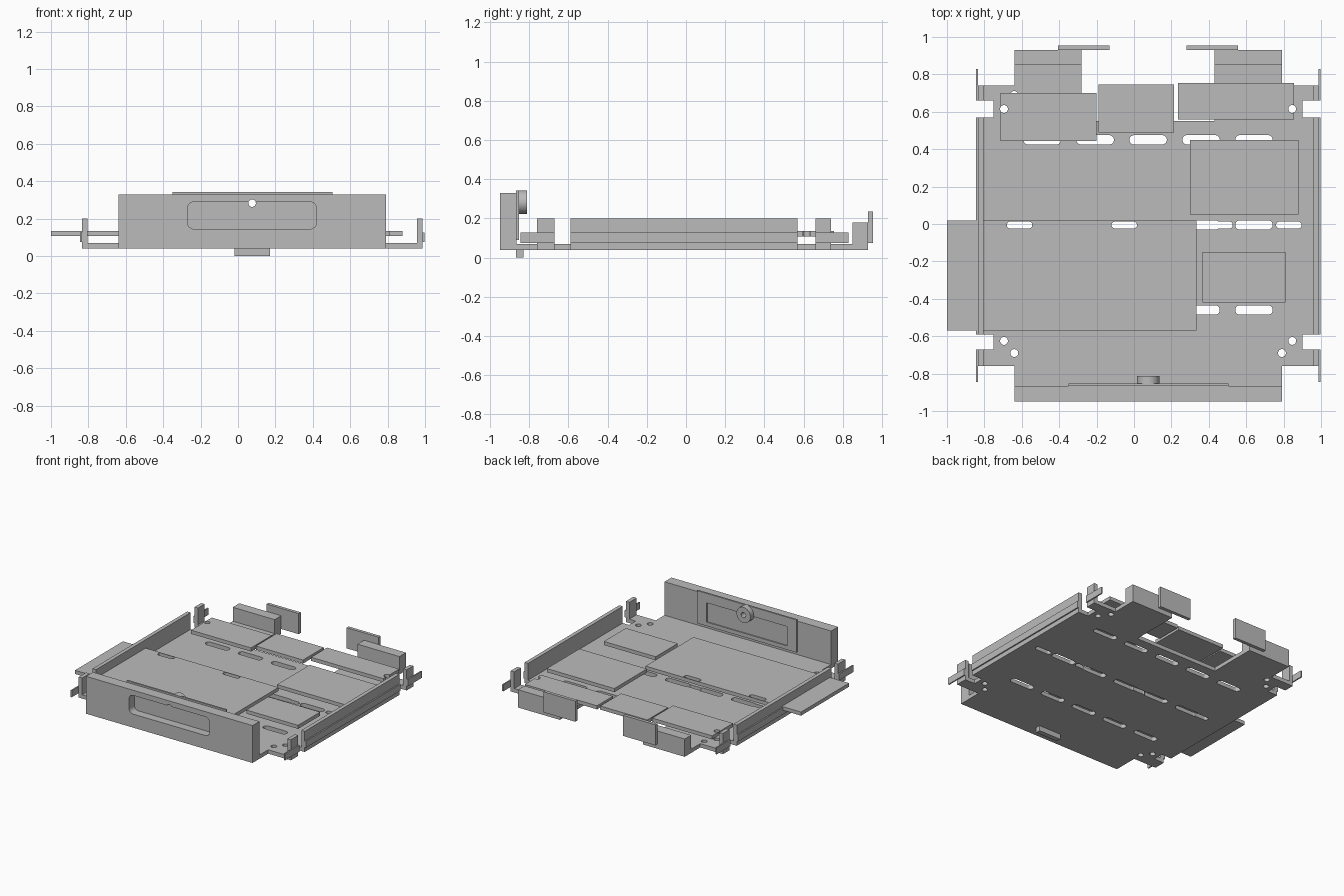
import bpy, bmesh, math
from mathutils import Vector

cube = bpy.data.objects.get("Cube")
if cube:
    bpy.data.objects.remove(cube, do_unlink=True)

grey = bpy.data.materials.new("plain grey")
grey.use_nodes = True
grey.diffuse_color = (0.5, 0.5, 0.5, 1)
grey.node_tree.nodes["Principled BSDF"].inputs["Base Color"].default_value = (0.5, 0.5, 0.5, 1)

MID = 0.0755  # mirror line of the tray


def flip(x):
    return 2 * MID - x


def prism(name, pts, lo, hi, axis="z"):
    """Extrude a flat outline along z (points are x, y) or y (points are x, z)."""
    def place(p, d):
        return Vector((p[0], p[1], d)) if axis == "z" else Vector((p[0], d, p[1]))
    bm = bmesh.new()
    face = bm.faces.new([bm.verts.new(place(p, lo)) for p in pts])
    ext = bmesh.ops.extrude_face_region(bm, geom=[face])
    moved = [v for v in ext["geom"] if isinstance(v, bmesh.types.BMVert)]
    bmesh.ops.translate(bm, verts=moved, vec=place((0, 0), hi - lo))
    bmesh.ops.recalc_face_normals(bm, faces=bm.faces[:])
    mesh = bpy.data.meshes.new(name)
    bm.to_mesh(mesh)
    bm.free()
    mesh.materials.append(grey)
    ob = bpy.data.objects.new(name, mesh)
    bpy.context.collection.objects.link(ob)
    return ob


def box(name, x0, x1, y0, y1, z0, z1):
    x0, x1 = min(x0, x1), max(x0, x1)
    return prism(name, [(x0, y0), (x1, y0), (x1, y1), (x0, y1)], z0, z1)


def rounded(x0, x1, y0, y1, r, n=6):
    """Outline of a rectangle with rounded corners."""
    corners = [(x1 - r, y1 - r), (x0 + r, y1 - r), (x0 + r, y0 + r), (x1 - r, y0 + r)]
    pts = []
    for i, (cx, cy) in enumerate(corners):
        for k in range(n + 1):
            a = math.pi / 2 * (i + k / n)
            pts.append((cx + r * math.cos(a), cy + r * math.sin(a)))
    return pts


def circle(cx, cy, r, n=32):
    return [(cx + r * math.cos(2 * math.pi * k / n), cy + r * math.sin(2 * math.pi * k / n))
            for k in range(n)]


def cut(target, outlines, lo, hi, axis="z"):
    for pts in outlines:
        cutter = prism("cutter", pts, lo, hi, axis)
        cutter.hide_render = True
        mod = target.modifiers.new("cut", "BOOLEAN")
        mod.operation, mod.solver, mod.object = "DIFFERENCE", "EXACT", cutter
        bpy.context.view_layer.objects.active = target
        bpy.ops.object.modifier_apply(modifier=mod.name)
        bpy.data.objects.remove(cutter, do_unlink=True)


def smooth(ob):
    bpy.ops.object.select_all(action="DESELECT")
    ob.select_set(True)
    bpy.context.view_layer.objects.active = ob
    bpy.ops.object.shade_smooth_by_angle(angle=math.radians(35))


# Tray floor: half outline from front to back, mirrored
half = [(-0.64, -0.87), (-0.64, -0.76), (-0.835, -0.76), (-0.835, -0.67), (-0.75, -0.67),
        (-0.75, -0.59), (-0.835, -0.59), (-0.835, 0.57), (-0.75, 0.57), (-0.75, 0.66),
        (-0.835, 0.66), (-0.835, 0.74), (-0.64, 0.74), (-0.64, 0.93), (-0.28, 0.93), (-0.28, 0.55)]
floor = prism("tray_floor", half + [(flip(x), y) for x, y in reversed(half)], 0.04, 0.07)

# Ventilation slots and screw holes
small_slots = [rounded(c - 0.068, c + 0.068, -0.024, 0.013, 0.018) for c in (-0.612, -0.052, 0.46, 0.828)]
long_slots = [rounded(MID - 0.1 + i * 0.283, MID + 0.1 + i * 0.283, y - 0.025, y + 0.025, 0.0245)
              for y in (-0.46, -0.005, 0.45) for i in range(-2, 3)]
back_holes = [circle(x, 0.615, 0.021) for x in (-0.695, flip(-0.695))]
other_holes = [circle(x, y, 0.021) for hx, y in ((-0.695, -0.625), (-0.64, -0.69), (-0.64, 0.69))
               for x in (hx, flip(hx))]
cut(floor, long_slots + small_slots + back_holes + other_holes, 0, 0.1)

# Circuit boards held above the floor
boards = {
    "main_board": (-1.0, 0.335, -0.57, 0.018),
    "back_right_board": (-0.715, -0.2, 0.445, 0.70),
    "back_middle_board": (-0.19, 0.215, 0.49, 0.745),
    "back_left_board": (0.235, 0.855, 0.56, 0.755),
    "large_side_board": (0.3, 0.88, 0.05, 0.45),
    "small_side_board": (0.365, 0.81, -0.42, -0.15),
}
for name, (x0, x1, y0, y1) in boards.items():
    board = box(name, x0, x1, y0, y1, 0.107, 0.135)
    if name == "main_board":
        cut(board, small_slots[:2], 0, 0.2)
    elif name in ("back_right_board", "back_left_board"):
        cut(board, back_holes, 0, 0.2)

# Side walls, corner posts, outer lips, rear uprights and hooks
for side in ("right", "left"):
    def X(x):
        return x if side == "right" else flip(x)
    for part, y0, y1, lip0, lip1 in (("wall", -0.59, 0.57, -0.59, 0.57),
                                     ("front_post", -0.76, -0.67, -0.845, -0.67),
                                     ("back_post", 0.66, 0.74, 0.66, 0.83)):
        box(f"{side}_{part}", X(-0.835), X(-0.805), y0, y1, 0.04, 0.2)
        box(f"{side}_{part}_lip", X(-0.845), X(-0.835), lip0, lip1, 0.075, 0.127)
    box(f"{side}_rear_upright", X(-0.64), X(-0.28), 0.85, 0.93, 0.04, 0.178)
    box(f"{side}_rear_hook", X(-0.405), X(-0.13), 0.93, 0.955, 0.075, 0.235)

# Front panel with a recessed window and a lock hole
front = box("front_panel", -0.64, 0.79, -0.95, -0.865, 0.04, 0.33)
cut(front, [rounded(-0.27, 0.42, 0.145, 0.29, 0.035)], -1.0, -0.885, "y")
lock_hole = circle(MID, 0.283, 0.02)
cut(front, [lock_hole], -1.0, -0.8, "y")
smooth(front)

# Backing plate with a shallow recess, and its latch foot below the floor
plate = box("backing_plate", -0.35, 0.505, -0.867, -0.853, 0.09, 0.343)
cut(plate, [[(-0.27, 0.12), (0.42, 0.12), (0.42, 0.27), (-0.27, 0.27)]], -0.862, -0.8, "y")
cut(plate, [lock_hole], -1.0, -0.8, "y")
box("latch_foot", -0.02, 0.17, -0.867, -0.83, 0.0, 0.045)

# Lock ring
ring = prism("lock_ring", circle(MID, 0.283, 0.06), -0.862, -0.812, "y")
cut(ring, [lock_hole], -1.0, -0.7, "y")
smooth(ring)
